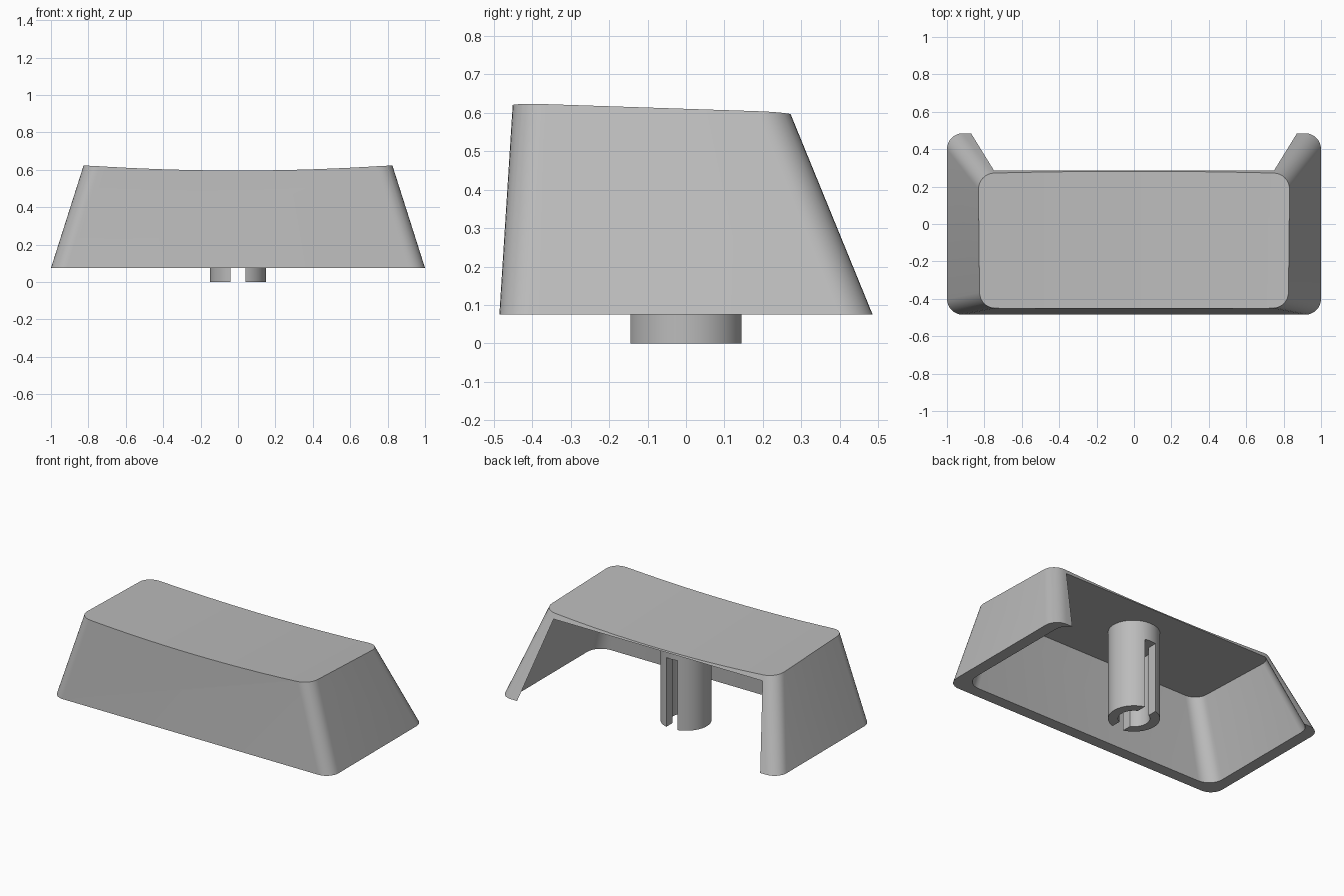
import bpy, bmesh, math

if "Cube" in bpy.data.objects:
    bpy.data.objects.remove(bpy.data.objects["Cube"])

GREY = bpy.data.materials.new("light_grey")
GREY.diffuse_color = (0.5, 0.5, 0.5, 1)
GREY.use_nodes = True
GREY.node_tree.nodes["Principled BSDF"].inputs["Base Color"].default_value = GREY.diffuse_color
TILT = -0.034  # slope of the top along y


def new_object(name, bm):
    bmesh.ops.recalc_face_normals(bm, faces=bm.faces)
    me = bpy.data.meshes.new(name)
    bm.to_mesh(me)
    bm.free()
    ob = bpy.data.objects.new(name, me)
    bpy.context.collection.objects.link(ob)
    me.materials.append(GREY)
    return ob


def loft(name, loops):
    """Closed solid through loops with equal point counts."""
    bm = bmesh.new()
    rings = [[bm.verts.new(p) for p in loop] for loop in loops]
    for a, b in zip(rings, rings[1:]):
        n = len(a)
        for i in range(n):
            j = (i + 1) % n
            bm.faces.new((a[i], a[j], b[j], b[i]))
    bm.faces.new(rings[0])
    bm.faces.new(rings[-1])
    return new_object(name, bm)


def rounded(hx, y0, y1, r, z, tilt=0.0, n=8):
    """Rounded rectangle loop, optionally tilted along y."""
    pts = []
    for k, (cx, cy) in enumerate(((hx - r, y1 - r), (r - hx, y1 - r),
                                  (r - hx, y0 + r), (hx - r, y0 + r))):
        for i in range(n + 1):
            a = math.pi / 2 * (k + i / n)
            y = cy + r * math.sin(a)
            pts.append((cx + r * math.cos(a), y, z + tilt * y))
    return pts


def circle(r, z, n=48):
    return [(r * math.cos(2 * math.pi * i / n), r * math.sin(2 * math.pi * i / n), z)
            for i in range(n)]


def box(name, hx, hy, z0, z1):
    return loft(name, [[(-hx, -hy, z), (hx, -hy, z), (hx, hy, z), (-hx, hy, z)]
                       for z in (z0, z1)])


def combine(target, tool, operation):
    tool.hide_render = True
    m = target.modifiers.new(operation, 'BOOLEAN')
    m.object, m.operation, m.solver = tool, operation, 'EXACT'
    bpy.context.view_layer.objects.active = target
    bpy.ops.object.modifier_apply(modifier=m.name)
    bpy.data.objects.remove(tool)


def lerp(a, b, t):
    return [p + (q - p) * t for p, q in zip(a, b)]


# Tapered outer body, taller than needed before the dished top is trimmed
base, top = (1.0, -0.485, 0.485), (0.825, -0.45, 0.26)
over = lerp(base, top, 0.625 / 0.55)
body = loft("cap_shell", [rounded(*base, 0.085, 0.075), rounded(*over, 0.085, 0.70)])

# Dished, tilted top surface
profile = [(-1.2, -0.3), (1.2, -0.3)]
for i in range(12, -13, -1):
    x = i * 0.1
    profile.append((x, 0.581 + 0.028 * (x / 0.82) ** 2))
dish = loft("dish_trim", [[(x, y, z + TILT * y) for x, z in profile] for y in (-0.8, 0.8)])
combine(body, dish, 'INTERSECT')

# Cavity that breaks through the sloping back
low, high = (0.925, -0.41, 0.497), (0.79, -0.38, 0.298)
under = lerp(low, high, -0.1)
cavity = loft("cavity", [rounded(*under, 0.1, 0.025), rounded(*high, 0.085, 0.572, TILT)])
combine(body, cavity, 'DIFFERENCE')

# Round stem with a bore and a slot running front to back
stem = loft("stem", [circle(0.15, 0.0), circle(0.15, 0.574)])
combine(stem, loft("bore", [circle(0.092, -0.1), circle(0.092, 0.45)]), 'DIFFERENCE')
combine(stem, box("slot", 0.04, 0.3, -0.1, 0.45), 'DIFFERENCE')

for ob in (body, stem):
    bpy.ops.object.select_all(action='DESELECT')
    ob.select_set(True)
    bpy.context.view_layer.objects.active = ob
    bpy.ops.object.shade_smooth_by_angle(angle=math.radians(25))
